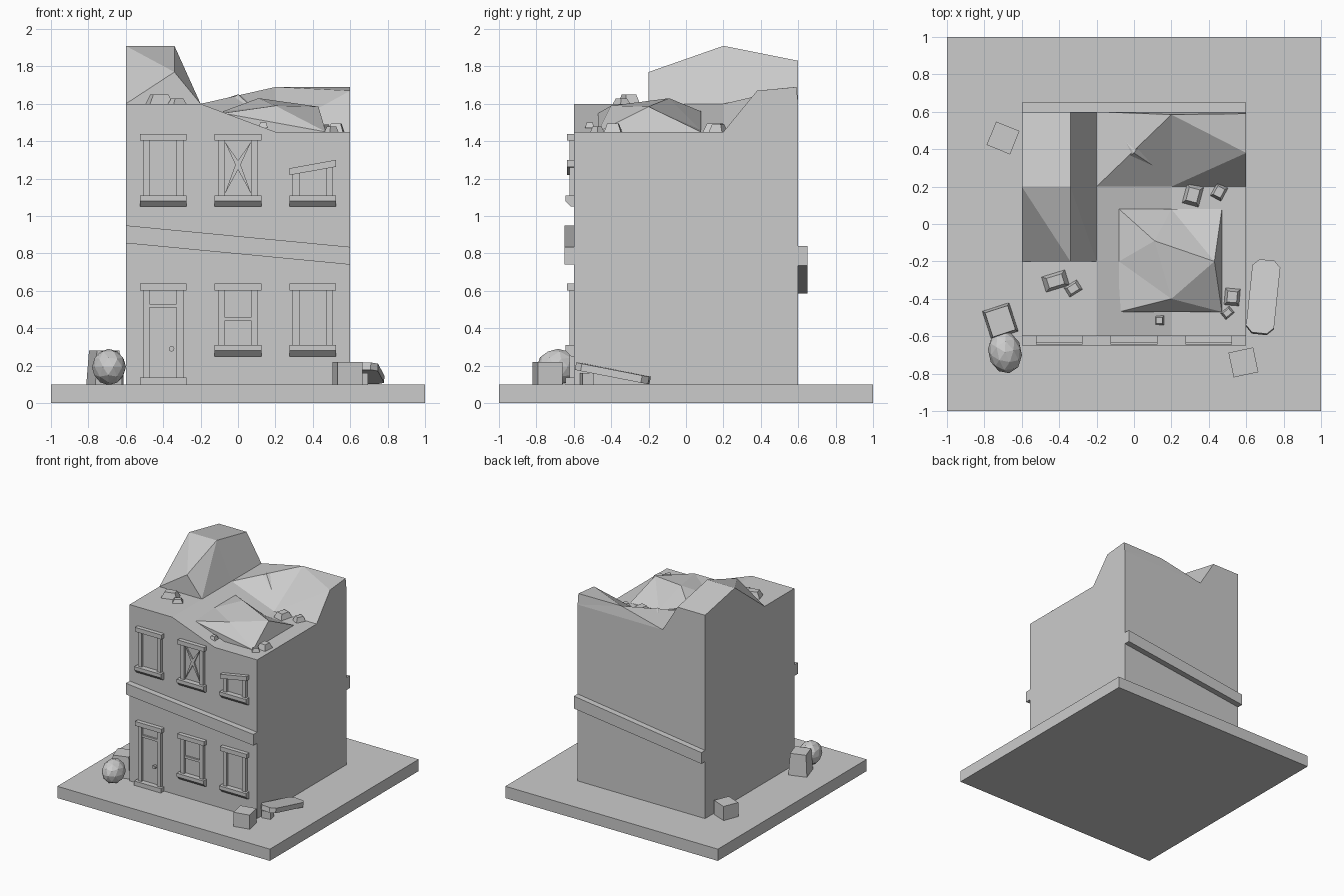
import bpy, bmesh, math
from mathutils import Matrix, Vector

if "Cube" in bpy.data.objects:
    bpy.data.objects.remove(bpy.data.objects["Cube"])


def finish(name, bm):
    bmesh.ops.recalc_face_normals(bm, faces=bm.faces)
    me = bpy.data.meshes.new(name)
    bm.to_mesh(me)
    bm.free()
    ob = bpy.data.objects.new(name, me)
    bpy.context.collection.objects.link(ob)
    return ob


def box(name, x0, x1, y0, y1, z0, z1):
    bm = bmesh.new()
    bmesh.ops.create_cube(bm, size=1)
    for v in bm.verts:
        v.co = ((x0, x1)[v.co.x > 0], (y0, y1)[v.co.y > 0], (z0, z1)[v.co.z > 0])
    return finish(name, bm)


def prism(name, profile, vec):
    bm = bmesh.new()
    f = bm.faces.new([bm.verts.new(p) for p in profile])
    r = bmesh.ops.extrude_face_region(bm, geom=[f])
    for v in r["geom"]:
        if isinstance(v, bmesh.types.BMVert):
            v.co += Vector(vec)
    # keep the starting cap so the solid is closed
    if not f.is_valid or len(bm.faces) < len(profile) + 2:
        bmesh.ops.holes_fill(bm, edges=bm.edges, sides=0)
    return finish(name, bm)


def slab_xz(name, pts, y0, y1):
    return prism(name, [(x, y0, z) for x, z in pts], (0, y1 - y0, 0))


def chunk(name, x, y, z, sx, sy, h, rot, top=0.65):
    """Block of masonry, narrowing upward."""
    bm = bmesh.new()
    bmesh.ops.create_cube(bm, size=1)
    for v in bm.verts:
        k = top if v.co.z > 0 else 1
        v.co = (v.co.x * sx * k, v.co.y * sy * k, (v.co.z + 0.5) * h)
    ob = finish(name, bm)
    ob.location = (x, y, z)
    ob.rotation_euler.z = math.radians(rot)
    return ob


def surface(name, pts, faces, floor=None):
    """Faceted surface; its rim is dropped to the floor and closed."""
    bm = bmesh.new()
    vs = [bm.verts.new(p) for p in pts]
    for f in faces:
        bm.faces.new([vs[i] for i in f])
    if floor is not None:
        rim = [e for e in bm.edges if e.is_boundary]
        r = bmesh.ops.extrude_edge_only(bm, edges=rim)
        for g in r["geom"]:
            if isinstance(g, bmesh.types.BMVert):
                g.co.z = floor
        bmesh.ops.holes_fill(bm, edges=[e for e in bm.edges if e.is_boundary], sides=0)
    return finish(name, bm)


# ground plate
box("base", -1, 1, -1, 1, 0, 0.1)

# building with broken top
top = [(-.6, -.6, 1.6), (-.2, -.6, 1.6), (.2, -.6, 1.45), (.6, -.6, 1.45),
       (-.6, -.2, 1.6), (-.34, -.2, 1.77), (-.2, -.2, 1.6),
       (-.6, .2, 1.91), (-.34, .2, 1.91), (-.2, .2, 1.6), (.2, .2, 1.45), (.6, .2, 1.45),
       (-.6, .6, 1.83), (-.34, .6, 1.83), (-.2, .6, 1.6), (.6, .6, 1.6),
       (.2, .585, 1.69), (.6, .59, 1.69), (.6, .38, 1.67)]
surface("building", top,
        [(0, 1, 6, 4), (1, 2, 10, 9, 6), (2, 3, 11, 10), (4, 6, 5), (4, 5, 7), (5, 8, 7),
         (5, 6, 8), (6, 9, 8), (7, 8, 13, 12), (8, 9, 14, 13), (9, 10, 16), (9, 16, 14),
         (14, 16, 15), (16, 17, 15), (10, 11, 18), (10, 18, 16), (16, 18, 17)], 0.1)

# rubble heaps on the roof
surface("large_rubble_heap",
        [(-.08, -.47, 1.55), (.47, -.47, 1.45), (.47, .08, 1.45), (.2, .08, 1.46),
         (-.08, .08, 1.56), (-.08, -.2, 1.56), (.2, -.4, 1.59), (.43, -.2, 1.585), (.11, -.09, 1.63)],
        [(0, 1, 6), (1, 7, 6), (1, 2, 7), (2, 3, 7), (3, 8, 7), (3, 4, 8), (4, 5, 8),
         (5, 6, 8), (5, 0, 6), (6, 7, 8)], 1.44)
surface("small_rubble_heap",
        [(-.12, .3, 1.57), (.12, .3, 1.54), (.11, .52, 1.62), (-.12, .54, 1.61), (0, .38, 1.65)],
        [(0, 1, 4), (1, 2, 4), (2, 3, 4), (3, 0, 4)], 1.5)
for i, a in enumerate([(-.42, -.305, 1.6, .13, .085, .05, 17), (-.325, -.345, 1.6, .08, .06, .028, 32),
                       (.135, -.515, 1.47, .05, .05, .03, 0), (.315, .155, 1.45, .09, .11, .045, -15),
                       (.455, .172, 1.45, .065, .08, .04, -28), (.525, -.39, 1.45, .08, .09, .045, -5),
                       (.5, -.475, 1.45, .06, .045, .03, 40)]):
    chunk(f"roof_debris_{i}", *a)

# sloping string courses
slab_xz("front_band", [(-.6, .855), (.6, .74), (.6, .835), (-.6, .95)], -.65, -.6)
slab_xz("back_band", [(-.6, .585), (.6, .735), (.6, .84), (-.6, .68)], .6, .65)


def sill(name, cx, z):
    prism(name, [(cx - .125, y, h) for y, h in
                 [(-.6, z), (-.6, z + .06), (-.645, z + .06), (-.645, z + .03), (-.615, z)]], (.25, 0, 0))


def opening(name, cx, z0, z1, tilt=0):
    """Lintel and two jambs; tilt is the rise from left to right."""
    lo, hi = z1 - tilt / 2, z1 + tilt / 2
    slab_xz(name + "_lintel", [(cx - .125, lo - .037), (cx + .125, hi - .037),
                               (cx + .125, hi), (cx - .125, lo)], -.635, -.6)
    for s in (-1, 1):
        box(name + "_jamb", cx + s * .09 - .018, cx + s * .09 + .018, -.622, -.6,
            z0, z1 - .03 + s * tilt * .35)


# windows
for i, (cx, z, h, tilt) in enumerate([(-.4, 1.05, .39, 0), (0, 1.05, .39, 0), (.4, 1.05, .228, .045),
                                      (0, .25, .39, 0), (.4, .25, .39, 0)]):
    sill(f"window_{i}_sill", cx, z)
    opening(f"window_{i}", cx, z + .05, z + h, tilt)
box("window_crossbar", -.075, .075, -.615, -.6, .44, .46)

# broken glass shards crossing the upper middle window
for s in (-1, 1):
    slab_xz("glass_shard", [(s * -.072, 1.40), (s * .012, 1.28), (s * .072, 1.115), (s * -.012, 1.27)],
            -.612, -.598)

# door
opening("door", -.4, .13, .64)
box("door_step", -.525, -.275, -.645, -.6, .1, .137)
box("door_transom", -.473, -.327, -.615, -.6, .51, .53)
bm = bmesh.new()
bmesh.ops.create_cone(bm, cap_ends=True, segments=8, radius1=.015, radius2=.015, depth=.03,
                      matrix=Matrix.Translation((-.355, -.613, .29)) @ Matrix.Rotation(math.pi / 2, 4, 'X'))
finish("door_knob", bm)

# fallen blocks on the ground
chunk("front_block", .585, -.74, .1, .135, .135, .12, 12, 1)
chunk("back_block", -.7, .46, .1, .135, .135, .12, -22, 1)
chunk("block_under_plank", .65, -.53, .1, .08, .06, .06, 10, 1)
chunk("left_block", -.715, -.52, .1, .15, .16, .18, 18, .85)

# fallen slab with clipped corners, leaning on a block
w, l, c = .075, .2, .035
plank = prism("fallen_slab", [(-w, -l + c, 0), (-w + c, -l, 0), (w - c, -l, 0), (w, -l + c, 0),
                              (w, l - c, 0), (w - c, l, 0), (-w + c, l, 0), (-w, l - c, 0)], (0, 0, .04))
plank.location = (.69, -.395, .14)
plank.rotation_euler = (math.radians(-11), 0, math.radians(-6))

# boulder
bm = bmesh.new()
bmesh.ops.create_icosphere(bm, subdivisions=2, radius=1)
bmesh.ops.scale(bm, vec=(.09, .115, .097), verts=bm.verts)
rock = finish("boulder", bm)
rock.location = (-.69, -.685, .193)
rock.rotation_euler.z = math.radians(12)
